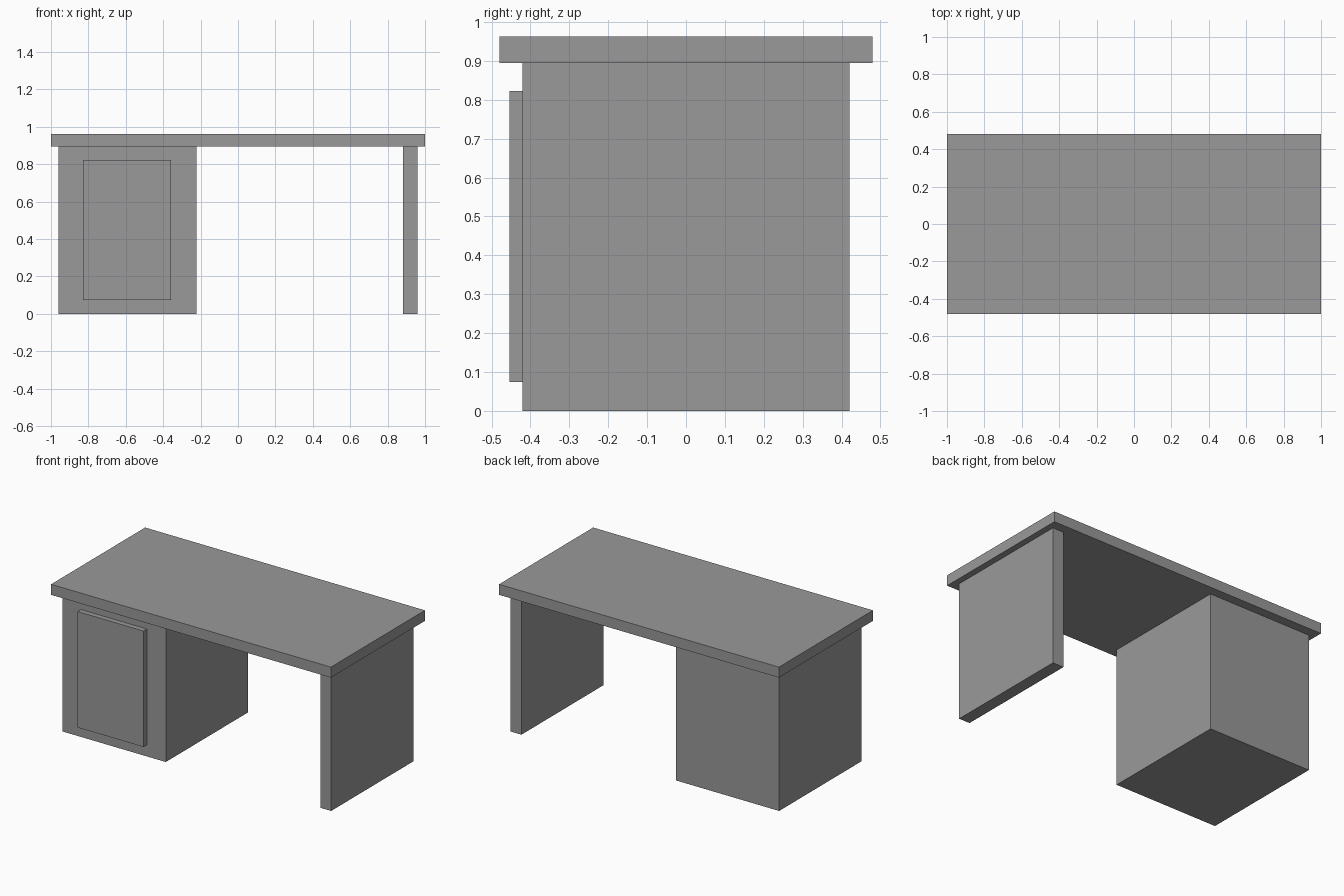
import bpy

cube = bpy.data.objects.get("Cube")
if cube:
    bpy.data.objects.remove(cube, do_unlink=True)

# Single flat grey
GREY = (0.32, 0.32, 0.32, 1.0)
grey = bpy.data.materials.new("grey")
grey.use_nodes = True
grey.diffuse_color = GREY
grey.node_tree.nodes["Principled BSDF"].inputs["Base Color"].default_value = GREY


def box(name, x, y, z):
    """Flat-faced box spanning the given (min, max) ranges."""
    spans = (x, y, z)
    bpy.ops.mesh.primitive_cube_add(size=1, location=[(a + b) / 2 for a, b in spans])
    ob = bpy.context.object
    ob.name = ob.data.name = name
    ob.scale = [b - a for a, b in spans]
    bpy.ops.object.transform_apply(location=False, rotation=False, scale=True)
    ob.data.materials.append(grey)
    return ob


UNDERSIDE = 0.895
DEPTH = (-0.42, 0.42)

# Desk top slab
box("desk_top", (-1, 1), (-0.48, 0.48), (UNDERSIDE, 0.963))
# Supports: cabinet on the right, panel leg on the left
box("cabinet", (-0.96, -0.222), DEPTH, (0, UNDERSIDE))
box("panel_leg", (0.882, 0.96), DEPTH, (0, UNDERSIDE))
# Raised door on the cabinet front
box("cabinet_door", (-0.828, -0.358), (-0.454, DEPTH[0]), (0.074, 0.823))
